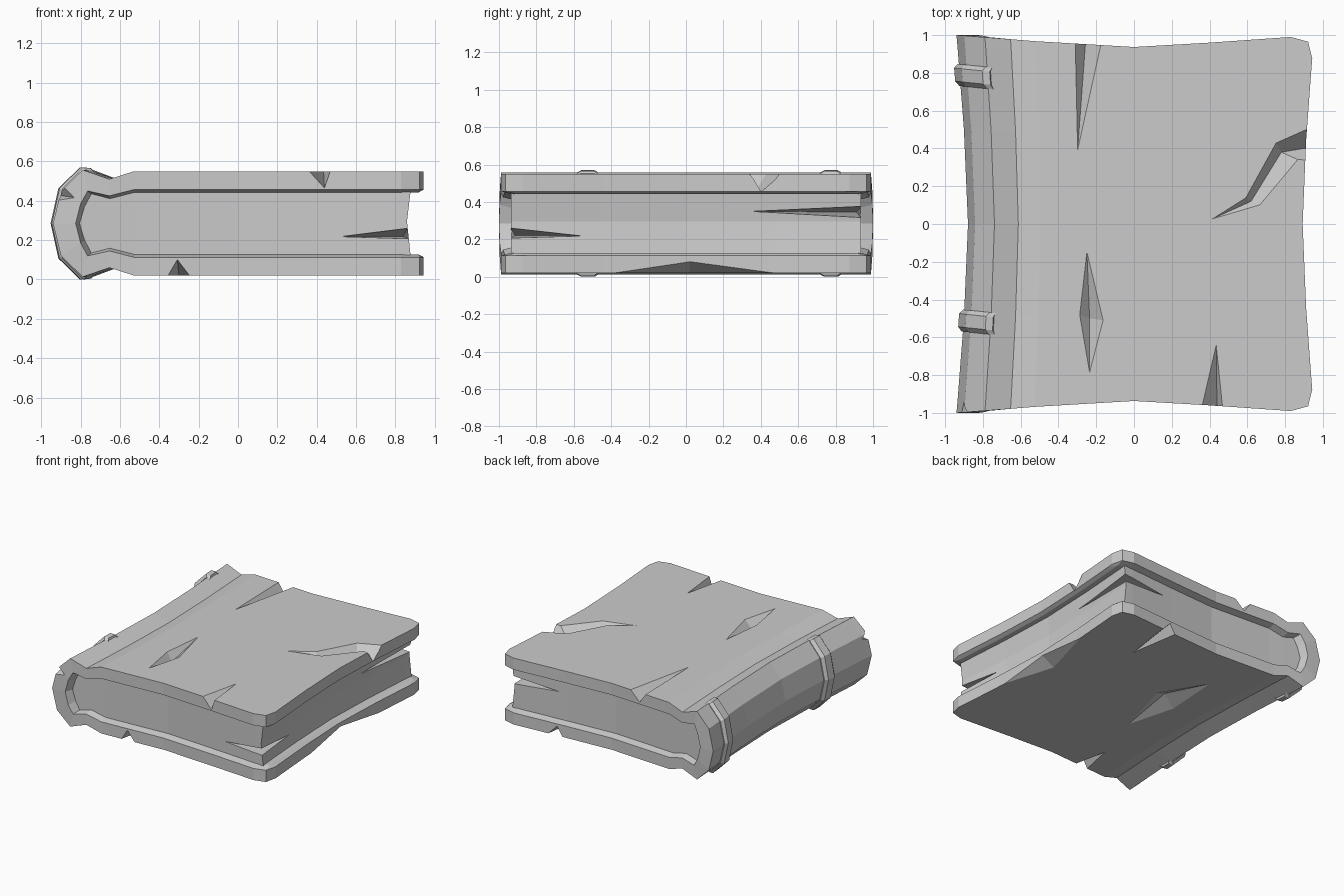
import bpy, bmesh
from itertools import product

if "Cube" in bpy.data.objects:
    bpy.data.objects.remove(bpy.data.objects["Cube"])

MID = 0.285  # height of the book's horizontal symmetry plane
OUTLINE = [(-.94, 1.0), (-.65, .978), (-.53, .968), (0, .937), (.4, .96),
           (.83, .99), (.925, .965), (.955, .875)]


def half(x):
    """Half length of the book in y at a given x."""
    x = max(OUTLINE[0][0], min(OUTLINE[-1][0], x))
    for (a, p), (b, q) in zip(OUTLINE, OUTLINE[1:]):
        if x <= b:
            return p + (q - p) * (x - a) / (b - a)


def pinch(x, y):
    """Waist the book in x toward its middle."""
    return x * (1 - .065 * (1 - min(1, abs(y)) ** 1.5))


def finish(name, bm):
    bmesh.ops.remove_doubles(bm, verts=bm.verts, dist=1e-5)
    bmesh.ops.recalc_face_normals(bm, faces=bm.faces)
    me = bpy.data.meshes.new(name)
    bm.to_mesh(me)
    bm.free()
    ob = bpy.data.objects.new(name, me)
    bpy.context.collection.objects.link(ob)
    return ob


def lattice(name, size, pos):
    """Skin of a box lattice whose points are given by pos(i, j, k)."""
    bm = bmesh.new()
    v = {p: bm.verts.new(pos(*p)) for p in product(*map(range, size))
         if any(c in (0, n - 1) for c, n in zip(p, size))}
    for axis in range(3):
        a, b = [i for i in range(3) if i != axis]
        for end in (0, size[axis] - 1):
            for i, j in product(range(size[a] - 1), range(size[b] - 1)):
                quad = []
                for di, dj in ((0, 0), (1, 0), (1, 1), (0, 1)):
                    p = [end] * 3
                    p[a], p[b] = i + di, j + dj
                    quad.append(v[tuple(p)])
                bm.faces.new(quad)
    return finish(name, bm)


def mirrored(pts):
    """Continue an upper half profile around to the lower half."""
    return pts + [(x, 2 * MID - z) for x, z in reversed(pts[:-1])]


def cut(target, wedges):
    """Subtract lofts of three-point sections from the target."""
    bm = bmesh.new()
    for secs in wedges:
        rings = [[bm.verts.new(p) for p in s] for s in secs]
        for r, s in zip(rings, rings[1:]):
            for i in range(3):
                j = (i + 1) % 3
                bm.faces.new((r[i], r[j], s[j], s[i]))
        bm.faces.new(rings[0])
        bm.faces.new(rings[-1])
    cutter = finish("cutter", bm)
    cutter.hide_render = True
    mod = target.modifiers.new("cracks", 'BOOLEAN')
    mod.operation, mod.solver, mod.object = 'DIFFERENCE', 'EXACT', cutter
    bpy.context.view_layer.objects.active = target
    bpy.ops.object.modifier_apply(modifier=mod.name)
    bpy.data.objects.remove(cutter)


def crack(*secs, under=False):
    """V groove in a board: tips are (x, y), sections (left, right, valley, z)."""
    out = []
    for s in secs:
        if len(s) == 2:
            tri = [(*s, .553)] * 3
        else:
            tri = [(*s[0], .553), (*s[1], .553), (*s[2], s[3])]
        if under:
            tri = [(x, y, 2 * MID - z) for x, y, z in tri]
        out.append(tri)
    return out


# Cover: two boards and rounded spine as one wrapped shell
outer = mirrored([(.955, .55), (.925, .55), (.83, .55), (.4, .55), (0, .55), (-.53, .55),
                  (-.655, .51), (-.79, .557), (-.90, .45), (-.94, MID)])
inner = mirrored([(.955, .457), (.925, .457), (.83, .457), (.4, .457), (0, .457), (-.53, .457),
                  (-.655, .425), (-.765, .45), (-.80, .385), (-.825, MID)])
STEPS = [-1, -.94, -.5, 0, .5, .94, 1]


def cover_pos(i, j, k):
    t = STEPS[i]
    x, z = (outer, inner)[k][j]
    y = t * half(outer[j][0])
    if k == 1 and abs(t) < 1 and x < .95:  # bevelled inner lip
        z += .015 if z < MID - .01 else -.015 if z > MID + .01 else 0
        x += .015 if x < -.7 else 0
    return pinch(x, y), y, z


cover = lattice("cover", (len(STEPS), len(outer), 2), cover_pos)

cut(cover, [
    # upper board
    crack((-.30, .37), ((-.315, 1.05), (-.15, 1.05), (-.25, 1.05), .46)),
    crack((.435, -.63), ((.345, -1.02), (.475, -1.02), (.44, -1.02), .45)),
    crack((-.25, -.13), ((-.29, -.48), (-.16, -.51), (-.235, -.50), .49), (-.235, -.80)),
    crack((.40, .02), ((.59, .14), (.67, .10), (.62, .12), .51),
          ((.75, .43), (.87, .34), (.78, .38), .47),
          ((1.02, .55), (1.02, .32), (1.02, .42), .44)),
    # lower board
    crack((-.30, -.68), ((-.37, -1.02), (-.23, -1.02), (-.31, -1.02), .45), under=True),
    crack((-.25, .59), ((-.28, .12), (-.03, .22), (-.15, .17), .49), (-.17, -.29), under=True),
    crack((.48, .55), ((.40, 1.05), (.55, 1.05), (.46, 1.05), .46), under=True),
    crack((.78, .02), ((1.0, -.70), (1.0, .80), (1.0, .02), .43), under=True),
    # chip at the front end of the spine
    [[(-.925, -.92, .43)] * 3,
     [(-.98, -1.03, .38), (-.90, -1.03, .52), (-.79, -1.03, .41)]],
])

# Pages: block following the inside of the cover, hollowed fore edge
page_top = [(-.83, .31), (-.81, .385), (-.765, .44), (-.655, .415), (-.53, .445),
            (0, .445), (.4, .445), (.80, .445), (.882, .445)]


def page_pos(i, j, k):
    x, z = page_top[j]
    y = STEPS[i] * (half(min(x, .83)) - .055)
    z = (z, MID + .01, 2 * MID - z)[k]
    if k == 1 and j == len(page_top) - 1:
        x -= .018
    return pinch(x, y), y, z


pages = lattice("pages", (len(STEPS), len(page_top), 3), page_pos)


def slit(front, side, outside, top, bottom):
    return [[top] * 3, [front, side, outside], [bottom] * 3]


cut(pages, [
    slit((.49, -.95, .218), (.89, -.50, .218), (1, -1.05, .235),
         (.90, -.97, .268), (.90, -.97, .205)),
    slit((.45, .955, .345), (.87, .28, .35), (1, 1.05, .345),
         (.90, .97, .38), (.90, .97, .312)),
])

# Raised bands around the spine
band_out = mirrored([(-.77, .565), (-.81, .57), (-.92, .463), (-.96, MID)])
band_low = mirrored([(-.755, .548), (-.79, .557), (-.90, .45), (-.94, MID)])
band_in = mirrored([(-.755, .50), (-.78, .51), (-.86, .43), (-.89, MID)])


def band(name, y0):
    def pos(i, j, k):
        rim = band_low if i in (0, 3) else band_out
        x, z = (rim, band_in)[k][j]
        y = y0 + (-.058, -.035, .035, .058)[i] - .1 * (x + .85)
        return pinch(x, y) - (.008 if k == 0 else 0), y, z
    return lattice(name, (4, len(band_out), 2), pos)


band("spine_band_back", .78)
band("spine_band_front", -.52)
